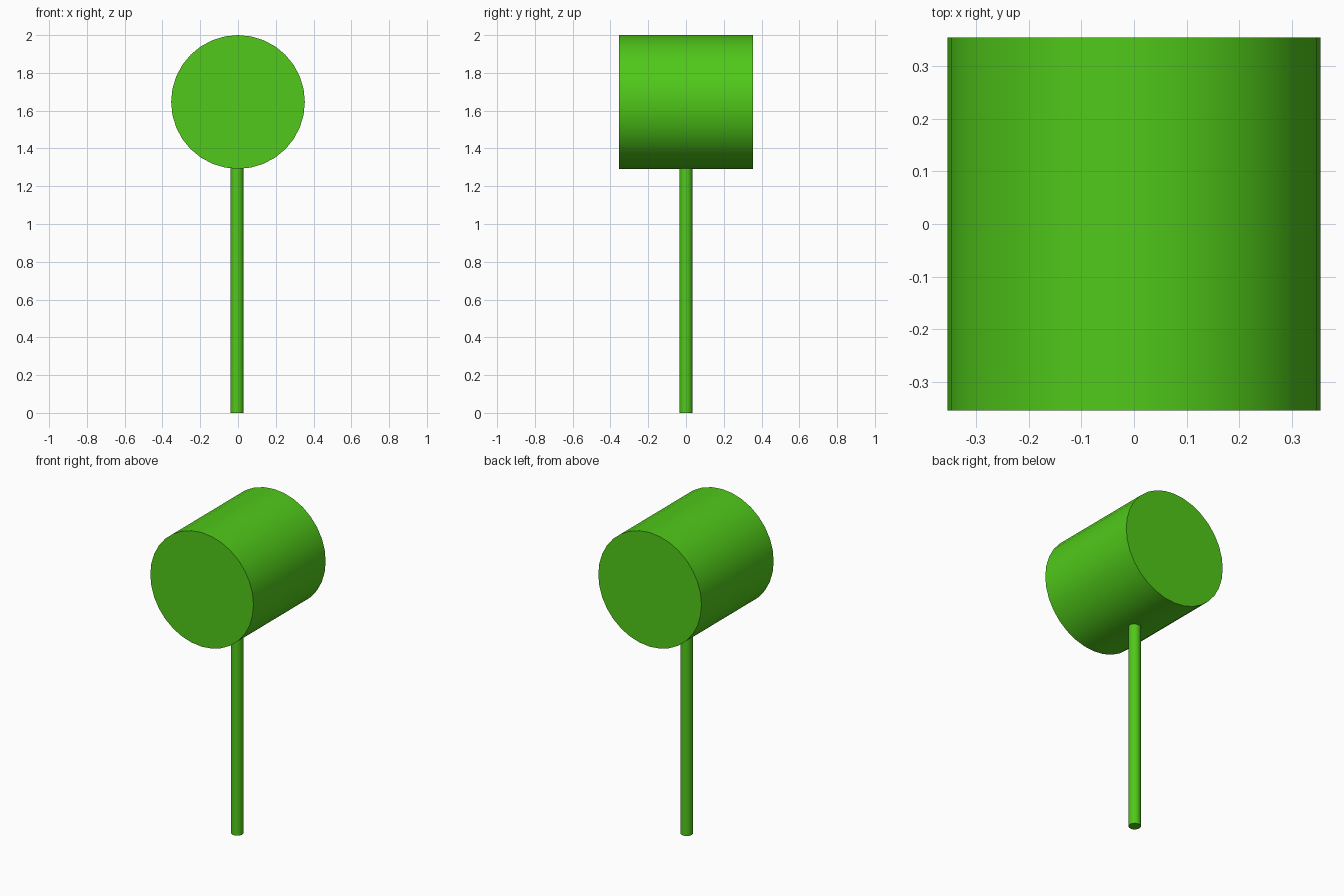
import bpy
import math

if "Cube" in bpy.data.objects:
    bpy.data.objects.remove(bpy.data.objects["Cube"])

green = bpy.data.materials.new("green")
green.diffuse_color = (0.08, 0.58, 0.01, 1.0)
green.use_nodes = True
green.node_tree.nodes["Principled BSDF"].inputs["Base Color"].default_value = green.diffuse_color


def cylinder(name, radius, depth, location, rotation=(0, 0, 0)):
    bpy.ops.mesh.primitive_cylinder_add(
        vertices=32, radius=radius, depth=depth, location=location, rotation=rotation)
    obj = bpy.context.object
    obj.name = name
    obj.data.materials.append(green)
    bpy.ops.object.shade_smooth_by_angle(angle=math.radians(30))
    return obj


# Round head lying front to back, top at z = 2
R = 0.354
cylinder("head", R, 2 * R, (0, 0, 2 - R), (math.pi / 2, 0, 0))

# Thin upright handle, its top sunk slightly into the head
HANDLE_TOP = 1.32
cylinder("handle", 0.035, HANDLE_TOP, (-0.005, 0.0, HANDLE_TOP / 2))
